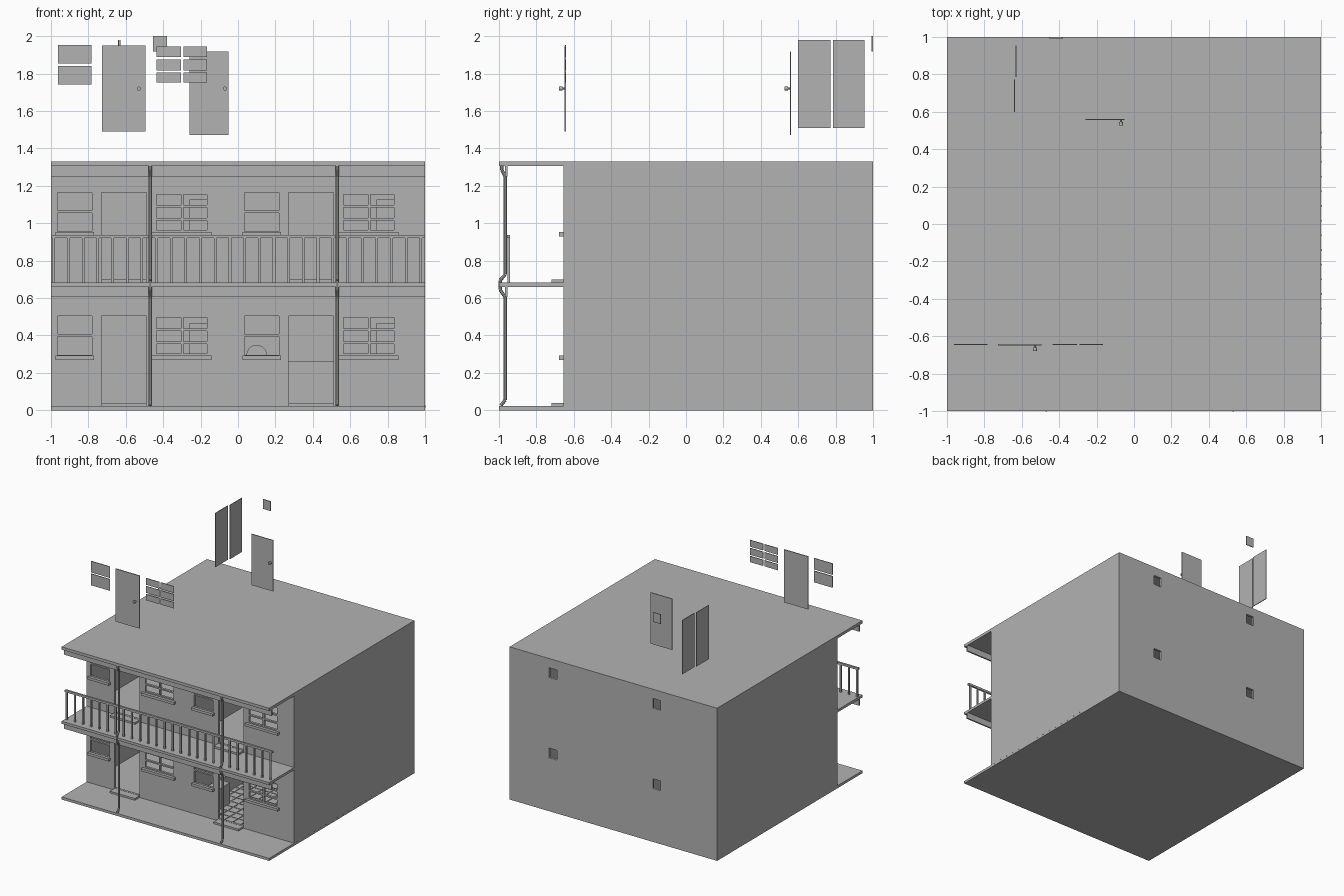
import bpy
from math import pi
from mathutils import Vector

cube = bpy.data.objects.get("Cube")
if cube:
    bpy.data.objects.remove(cube, do_unlink=True)

grey = bpy.data.materials.new("plain_grey")
grey.use_nodes = True
grey.diffuse_color = (0.45, 0.45, 0.45, 1)
grey.node_tree.nodes["Principled BSDF"].inputs["Base Color"].default_value = (0.45, 0.45, 0.45, 1)


def finish(name):
    ob = bpy.context.object
    ob.name = name
    ob.data.materials.append(grey)
    return ob


def box(name, x, y, z):
    """Box from (low, high) ranges on each axis."""
    lo, hi = Vector((x[0], y[0], z[0])), Vector((x[1], y[1], z[1]))
    bpy.ops.mesh.primitive_cube_add(size=1, location=(lo + hi) / 2)
    bpy.context.object.scale = hi - lo
    bpy.ops.object.transform_apply(location=False, rotation=False, scale=True)
    return finish(name)


def rod(name, radius, start, end, sides=8):
    a, b = Vector(start), Vector(end)
    bpy.ops.mesh.primitive_cylinder_add(vertices=sides, radius=radius, depth=(b - a).length,
                                        location=(a + b) / 2)
    bpy.context.object.rotation_euler = (b - a).to_track_quat('Z', 'Y').to_euler()
    return finish(name)


def cut(target, x, y, z):
    cutter = box("cutter", x, y, z)
    cutter.hide_render = True
    mod = target.modifiers.new("cut", 'BOOLEAN')
    mod.operation, mod.solver, mod.object = 'DIFFERENCE', 'EXACT', cutter
    bpy.context.view_layer.objects.active = target
    bpy.ops.object.modifier_apply(modifier=mod.name)
    bpy.data.objects.remove(cutter, do_unlink=True)


def shift(span, d):
    return (span[0] + d, span[1] + d)


FRONT = -0.655
WALL = (-0.70, -0.62)
STOREY = 0.66
UNITS = (0, 1)

# Openings of one flat, given for the left ground-floor flat
DOOR_X, DOOR_Z = (-0.73, -0.49), (0.04, 0.505)
SASH_X, SASH_Z = (-0.965, -0.78), ((0.295, 0.395), (0.407, 0.505))
LOUVRE_X = ((-0.435, -0.305), (-0.292, -0.165))
LOUVRE_Z = ((0.303, 0.355), (0.367, 0.425), (0.438, 0.495))
INNER_X, INNER_Z = (-0.26, -0.05), (0.025, 0.465)
PARTITION = (0.55, 0.57)
VENT_X, VENT_Z = (-0.455, -0.38), (0.465, 0.55)

# Main block with rooms hollowed out
building = box("building_walls", (-1, 1), (FRONT, 1), (0, 1.33))
for u in UNITS:
    for s in (0, 1):
        dz = s * STOREY
        room_x = shift((-0.98, -0.015), u)
        room_z = (0.02 + dz, 0.64 + dz)
        cut(building, room_x, (-0.635, PARTITION[0]), room_z)
        cut(building, shift((-0.98, -0.645), u), (PARTITION[1], 0.98), room_z)
        cut(building, shift((-0.625, -0.015), u), (PARTITION[1], 0.98), room_z)
        cut(building, shift(DOOR_X, u), WALL, shift(DOOR_Z, dz))
        cut(building, shift(INNER_X, u), (0.52, 0.60), shift(INNER_Z, dz))
        cut(building, shift((-0.66, -0.61), u), (0.60, 0.95), shift((0.06, 0.53), dz))
        cut(building, shift(VENT_X, u), (0.95, 1.05), shift(VENT_Z, s * 0.70))
        for z in SASH_Z:
            cut(building, shift(SASH_X, u), WALL, shift(z, dz))
        for x in LOUVRE_X:
            for z in LOUVRE_Z:
                cut(building, shift(x, u), WALL, shift(z, dz))

        # Sills and doorstep
        sill_y = (-0.68, FRONT)
        box("window_sill", shift((-0.975, -0.77), u), sill_y, shift((0.27, 0.292), dz))
        box("louvre_sill", shift((-0.46, -0.143), u), sill_y, shift((0.27, 0.292), dz))
        box("doorstep", shift(DOOR_X, u), (-0.72, FRONT), shift((0.02, 0.038), dz))

# Porch, balcony and roof overhang with their edge beams
box("porch_slab", (-1, 1), (-1, FRONT), (0, 0.022))
box("balcony_slab", (-1, 1), (-1, FRONT), (0.66, 0.682))
box("roof_overhang", (-1, 1), (-1, FRONT), (1.305, 1.33))
for z in ((0.605, 0.66), (1.25, 1.305)):
    box("edge_beam", (-1, 1), (-0.968, -0.955), z)

# Balcony railing
box("top_rail", (-1, 1), (-0.957, -0.94), (0.92, 0.938))
for i in range(26):
    x = -0.985 + i * 0.0785
    box("baluster", (x - 0.007, x + 0.007), (-0.955, -0.942), (0.68, 0.922))

# Drainpipes that step out around the slab edges
PIPE = ((-0.985, 1.31), (-0.985, 1.285), (-0.967, 1.25), (-0.967, 0.725), (-0.994, 0.695),
        (-0.994, 0.645), (-0.967, 0.605), (-0.967, 0.055), (-0.99, 0.025))
for x in (-0.47, 0.53):
    for (y0, z0), (y1, z1) in zip(PIPE, PIPE[1:]):
        rod("drainpipe", 0.009, (x, y0, z0), (x, y1, z1))

# Tile joints on the ground floor of the right flat
for i in range(15):
    y = -0.61 + i * 0.0785
    rod("tile_joint_across", 0.005, (0.01, y, 0.02), (1.002, y, 0.02), 6)
for i in range(12):
    x = 0.06 + i * 0.0785
    rod("tile_joint_along", 0.005, (x, -0.635, 0.02), (x, 0.55, 0.02), 6)

# Furniture of the right flat
box("counter", (0.25, 0.55), (0.45, 0.55), (0.02, 0.26))
bpy.ops.mesh.primitive_cylinder_add(vertices=20, radius=0.055, depth=0.04,
                                    location=(0.10, -0.35, 0.295), rotation=(pi / 2, 0, 0))
finish("chair_back")
box("chair_seat", (0.045, 0.155), (-0.48, -0.33), (0.02, 0.20))

# Loose door and window panels above the roof
LIFT = 1.45
PANE_Y = (-0.648, -0.642)
box("front_door", (-0.727, -0.495), (-0.65, -0.642), (1.49, 1.95))
box("inner_door", (-0.26, -0.05), (0.555, 0.562), (1.472, 1.917))
for x, y in ((-0.53, -0.65), (-0.07, 0.555)):
    rod("door_handle_stem", 0.005, (x, y, 1.72), (x, y - 0.012, 1.72))
    rod("door_handle_knob", 0.011, (x, y - 0.01, 1.72), (x, y - 0.028, 1.72), 12)
for z in SASH_Z:
    box("sash_pane", (-0.962, -0.782), PANE_Y, shift(z, LIFT - 0.003))
for x in LOUVRE_X:
    for z in LOUVRE_Z:
        box("louvre_pane", x, PANE_Y, shift(z, LIFT))
box("closet_door_front", (-0.642, -0.636), (0.60, 0.772), (1.51, 1.98))
box("closet_door_back", (-0.634, -0.628), (0.787, 0.955), (1.51, 1.98))
box("vent_panel", VENT_X, (0.992, 0.999), (1.917, 2.0))
